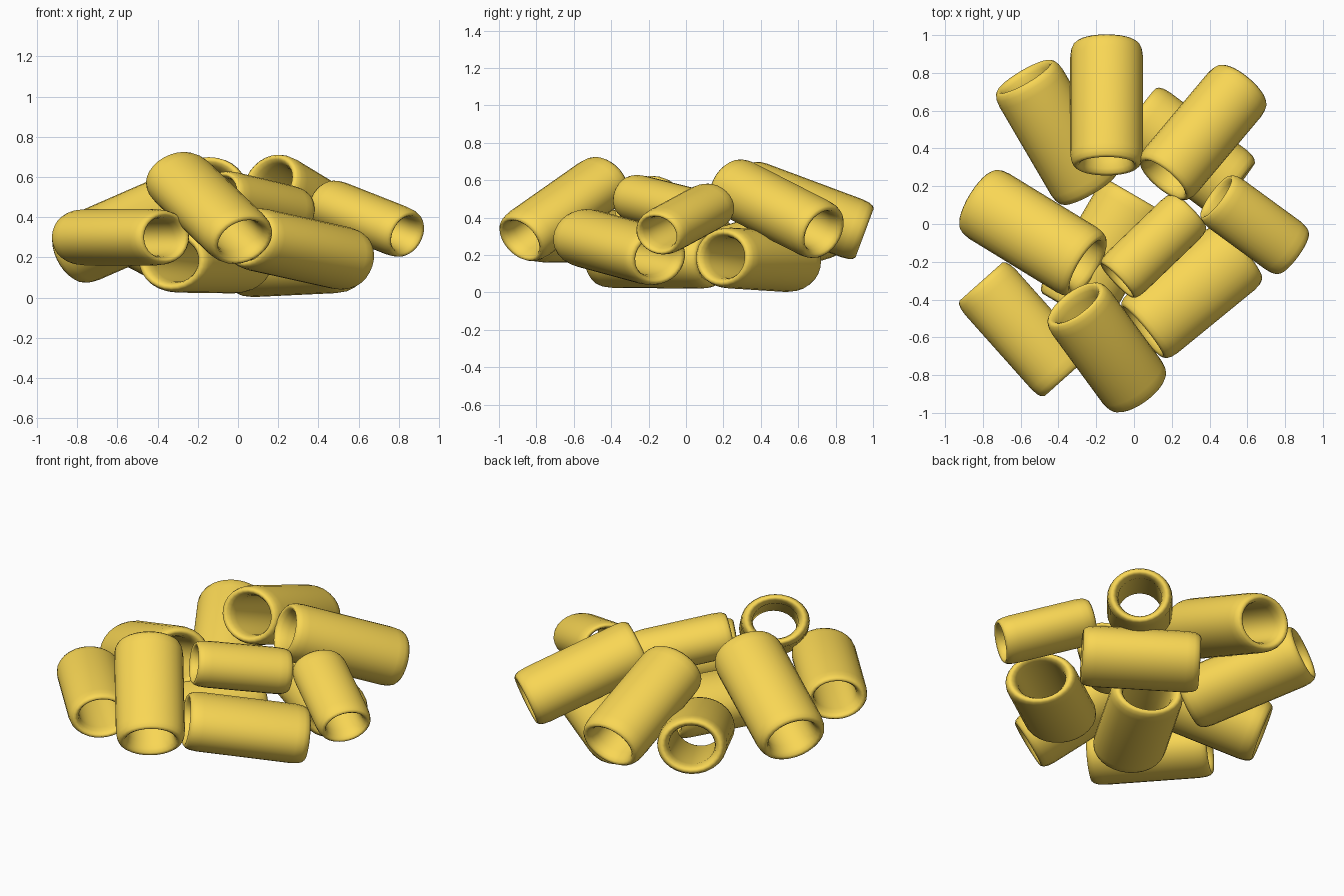
import bpy, bmesh
from math import sin, cos, tau
from mathutils import Vector, Matrix

if "Cube" in bpy.data.objects:
    bpy.data.objects.remove(bpy.data.objects["Cube"])

SEGMENTS = 28

pasta = bpy.data.materials.new("pasta_yellow")
pasta.diffuse_color = (0.95, 0.68, 0.09, 1.0)
pasta.use_nodes = True
pasta.node_tree.nodes["Principled BSDF"].inputs["Base Color"].default_value = pasta.diffuse_color


def tube(name, start, end, width, height):
    """Hollow tube with rounded lips and a slightly flattened section."""
    a, b = Vector(start), Vector(end)
    axis = (b - a).normalized()
    half = (b - a).length / 2
    # One lip: (share of the outer radius, distance in from the end)
    lip = [(1.0, .075), (.975, .035), (.925, .012), (.85, 0),
           (.765, .008), (.70, .03), (.66, .07)]
    profile = [(r, half - d) for r, d in lip]
    profile += [(r, d - half) for r, d in reversed(lip)]

    bm = bmesh.new()
    rings = []
    for r, z in profile:
        rings.append([bm.verts.new((r * width / 2 * cos(tau * i / SEGMENTS),
                                    r * height / 2 * sin(tau * i / SEGMENTS), z))
                      for i in range(SEGMENTS)])
    for k, ring in enumerate(rings):
        nxt = rings[(k + 1) % len(rings)]
        for i in range(SEGMENTS):
            j = (i + 1) % SEGMENTS
            bm.faces.new((ring[i], ring[j], nxt[j], nxt[i]))
    bmesh.ops.recalc_face_normals(bm, faces=bm.faces)
    for f in bm.faces:
        f.smooth = True
    mesh = bpy.data.meshes.new(name)
    bm.to_mesh(mesh)
    bm.free()
    mesh.materials.append(pasta)

    # Wide side of the section lies level
    side = Vector((0, 0, 1)).cross(axis).normalized()
    up = axis.cross(side)
    obj = bpy.data.objects.new(name, mesh)
    obj.matrix_world = (Matrix.Translation((a + b) / 2)
                        @ Matrix((side, up, axis)).transposed().to_4x4())
    bpy.context.collection.objects.link(obj)


# Bottom layer
tube("bottom_tube_right", (.015, .585, .162), (.54, .19, .187), .39, .325)
tube("bottom_tube_centre", (.015, .145, .18), (-.335, -.455, .185), .41, .32)
tube("bottom_tube_front", (.045, -.57, .30), (.565, -.145, .185), .41, .315)
tube("bottom_tube_back_left", (-.58, .78, .36), (-.235, .19, .18), .39, .33)

# Outer ring leaning on the bottom layer
tube("left_tube", (-.825, .13, .222), (-.245, -.225, .475), .405, .35)
tube("front_left_tube", (-.81, -.305, .30), (-.36, -.81, .30), .36, .28)
tube("front_tube", (-.315, -.42, .61), (.027, -.887, .282), .385, .30)
tube("back_tube", (-.145, .306, .56), (-.145, .955, .318), .385, .33)
tube("back_right_tube", (.155, .235, .575), (.575, .735, .32), .365, .325)
tube("right_tube", (.435, .145, .473), (.843, -.153, .312), .315, .255)

# Small tube in the middle of the heap
tube("middle_tube", (-.09, -.30, .512), (.295, .07, .42), .29, .255)
